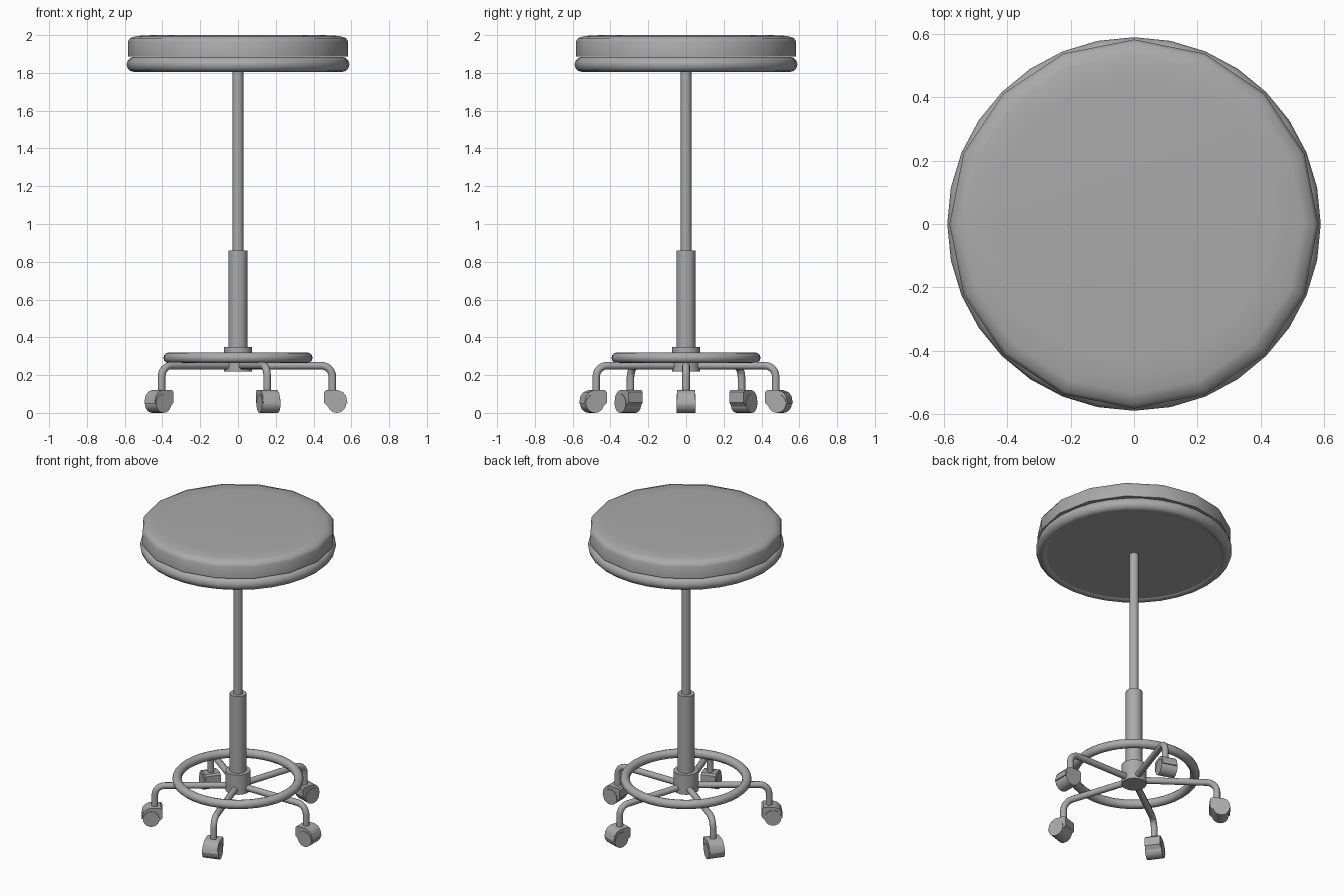
import bpy, bmesh, math
from mathutils import Matrix, Vector

if "Cube" in bpy.data.objects:
    bpy.data.objects.remove(bpy.data.objects["Cube"])

grey = bpy.data.materials.new("mid grey")
grey.use_nodes = True
grey.diffuse_color = (0.4, 0.4, 0.4, 1)
grey.node_tree.nodes["Principled BSDF"].inputs["Base Color"].default_value = (0.4, 0.4, 0.4, 1)


def finish(name, bm, angle=40):
    """Turn a bmesh into a smooth-shaded object with sharp edges kept."""
    bmesh.ops.recalc_face_normals(bm, faces=bm.faces)
    mesh = bpy.data.meshes.new(name)
    bm.to_mesh(mesh)
    bm.free()
    mesh.materials.append(grey)
    obj = bpy.data.objects.new(name, mesh)
    bpy.context.collection.objects.link(obj)
    bpy.ops.object.select_all(action='DESELECT')
    obj.select_set(True)
    bpy.context.view_layer.objects.active = obj
    bpy.ops.object.shade_smooth_by_angle(angle=math.radians(angle))
    return obj


def lathe(name, profile, sides, angle=40, closed=False):
    """Spin an (r, z) profile around the z axis."""
    bm = bmesh.new()
    verts = [bm.verts.new((r, 0, z)) for r, z in profile]
    pairs = list(zip(verts, verts[1:]))
    if closed:
        pairs.append((verts[-1], verts[0]))
    edges = [bm.edges.new(p) for p in pairs]
    bmesh.ops.spin(bm, geom=verts + edges, axis=(0, 0, 1), cent=(0, 0, 0),
                   angle=math.tau, steps=sides, use_merge=True)
    bmesh.ops.remove_doubles(bm, verts=bm.verts, dist=0.0001)
    return finish(name, bm, angle)


def ring(name, major, minor, z, sides, segments=12):
    steps = [math.tau * i / segments for i in range(segments)]
    return lathe(name, [(major + minor * math.cos(a), z + minor * math.sin(a)) for a in steps],
                 sides, 60, closed=True)


def rod(name, radius, low, high, sides=24):
    return lathe(name, [(0, low), (radius, low), (radius, high), (0, high)], sides)


def arm(name, turn):
    """Sweep a round tube outward, round a bend and down to the caster."""
    bend, reach, height, radius, sides = 0.06, 0.5, 0.25, 0.02, 12
    path = [(0.04, height, 0)]
    for i in range(7):
        a = math.pi / 2 * i / 6
        path.append((reach - bend + bend * math.sin(a), height - bend + bend * math.cos(a), a))
    path.append((reach, 0.11, math.pi / 2))
    bm = bmesh.new()
    loops = []
    for x, z, a in path:
        normal = Vector((math.sin(a), 0, math.cos(a)))
        loop = []
        for k in range(sides):
            t = math.tau * k / sides
            loop.append(bm.verts.new(Vector((x, 0, z)) + radius * (
                normal * math.cos(t) + Vector((0, 1, 0)) * math.sin(t))))
        loops.append(loop)
    for one, two in zip(loops, loops[1:]):
        for k in range(sides):
            n = (k + 1) % sides
            bm.faces.new((one[k], one[n], two[n], two[k]))
    bm.faces.new(loops[0])
    bm.faces.new(loops[-1])
    finish(name, bm).rotation_euler.z = turn


def hood(name, turn):
    """Caster housing extruded from its side outline."""
    outline = [(0.455, 0.055), (0.455, 0.11), (0.465, 0.12), (0.53, 0.12), (0.555, 0.11),
               (0.572, 0.09), (0.58, 0.05), (0.55, 0.05), (0.52, 0.03), (0.48, 0.03)]
    bm = bmesh.new()
    face = bm.faces.new([bm.verts.new((x, -0.047, z)) for x, z in outline])
    out = bmesh.ops.extrude_face_region(bm, geom=[face])["geom"]
    bmesh.ops.translate(bm, vec=(0, 0.094, 0),
                        verts=[v for v in out if isinstance(v, bmesh.types.BMVert)])
    finish(name, bm, 35).rotation_euler.z = turn


def wheel(name, turn):
    bm = bmesh.new()
    place = Matrix.Translation((0.523, 0, 0.05)) @ Matrix.Rotation(math.pi / 2, 4, 'X')
    bmesh.ops.create_cone(bm, cap_ends=True, segments=20, radius1=0.05, radius2=0.05,
                          depth=0.102, matrix=place)
    finish(name, bm).rotation_euler.z = turn


# Seat: faceted cushion on a rounded rim with a flat base
lathe("seat_cushion", [(0, 1.888), (0.583, 1.888), (0.583, 1.965), (0.572, 1.984),
                       (0.535, 1.996), (0.45, 2.0), (0, 2.0)], 16, 50)
ring("seat_rim", 0.55, 0.04, 1.845, 32)
rod("seat_base", 0.55, 1.813, 1.88, 32)

# Column and hub
rod("upper_column", 0.028, 0.8, 1.82)
rod("lower_column", 0.05, 0.3, 0.86)
rod("hub", 0.075, 0.22, 0.35)

# Foot ring and five castered legs
ring("foot_ring", 0.367, 0.028, 0.292, 40)
for i in range(5):
    turn = math.tau * i / 5
    arm(f"arm_{i + 1}", turn)
    hood(f"caster_hood_{i + 1}", turn)
    wheel(f"caster_wheel_{i + 1}", turn)
